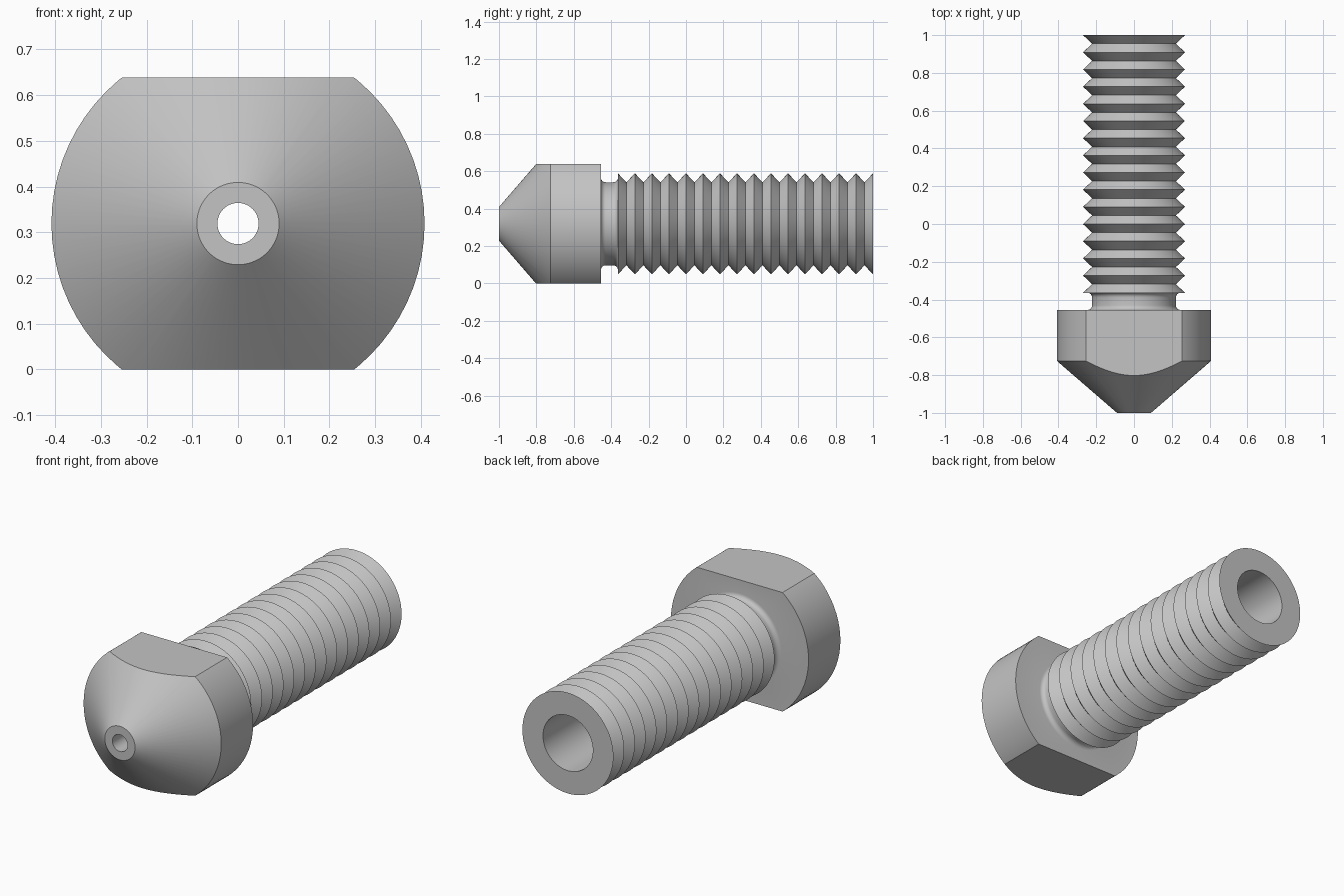
import bpy, bmesh, math
from mathutils import Vector, Matrix

cube = bpy.data.objects.get("Cube")
if cube:
    bpy.data.objects.remove(cube)

SEGMENTS = 72
AXIS_Z = 0.319       # axis height, also half the distance across the flats
CREST, ROOT = 0.27, 0.222
HEAD_R, BORE_R, TIP_R = 0.408, 0.148, 0.045
HEAD_BACK, THREAD_START, THREADS = -0.455, -0.364, 15
FILLET = 0.025

metal = bpy.data.materials.new("grey metal")
metal.use_nodes = True
grey = (0.55, 0.55, 0.55, 1)
metal.diffuse_color = grey
metal.node_tree.nodes["Principled BSDF"].inputs["Base Color"].default_value = grey


def fillet(y, side):
    """Concave quarter round from the neck to a shoulder at y."""
    arc = []
    for i in range(7):
        a = math.radians(15 * i)
        arc.append((ROOT + FILLET * (1 - math.cos(a)),
                    y + side * FILLET * (1 - math.sin(a))))
    return arc


# Profile as (radius, y): tip, cone and head
profile = [(TIP_R, -1), (0.09, -1), (HEAD_R, -0.725), (HEAD_R, HEAD_BACK)]

# Filleted neck
profile += fillet(HEAD_BACK, 1)[::-1]
profile += fillet(THREAD_START, -1)

# Thread ridges
pitch = (1 - THREAD_START) / THREADS
for i in range(THREADS):
    y = THREAD_START + i * pitch
    profile += [(CREST, y), (ROOT, y + pitch / 2)]
profile.append((CREST, 1))

# Bore narrowing to the tip hole
profile += [(BORE_R, 1), (BORE_R, -0.72), (TIP_R, -0.88)]

# Turn the closed profile around the y axis
bm = bmesh.new()
verts = [bm.verts.new((r, y, 0)) for r, y in profile]
edges = [bm.edges.new((a, b)) for a, b in zip(verts, verts[1:] + verts[:1])]
bmesh.ops.spin(bm, geom=verts + edges, cent=(0, 0, 0), axis=(0, 1, 0),
               angle=math.tau, steps=SEGMENTS, use_merge=True)
bmesh.ops.remove_doubles(bm, verts=bm.verts[:], dist=1e-5)

# Cut the two wrench flats and cap them
for side in (1, -1):
    bmesh.ops.bisect_plane(bm, geom=bm.verts[:] + bm.edges[:] + bm.faces[:],
                           plane_co=Vector((0, 0, side * AXIS_Z)),
                           plane_no=Vector((0, 0, side)), clear_outer=True)
    rim = [e for e in bm.edges if e.is_boundary]
    bmesh.ops.contextual_create(bm, geom=rim)

bmesh.ops.recalc_face_normals(bm, faces=bm.faces[:])
bmesh.ops.transform(bm, matrix=Matrix.Translation((0, 0, AXIS_Z)), verts=bm.verts[:])

mesh = bpy.data.meshes.new("threaded_nozzle")
bm.to_mesh(mesh)
bm.free()
mesh.materials.append(metal)
nozzle = bpy.data.objects.new("threaded_nozzle", mesh)
bpy.context.collection.objects.link(nozzle)

# Smooth round surfaces, sharp ridges
bpy.ops.object.select_all(action='DESELECT')
nozzle.select_set(True)
bpy.context.view_layer.objects.active = nozzle
bpy.ops.object.shade_smooth_by_angle(angle=math.radians(30))
